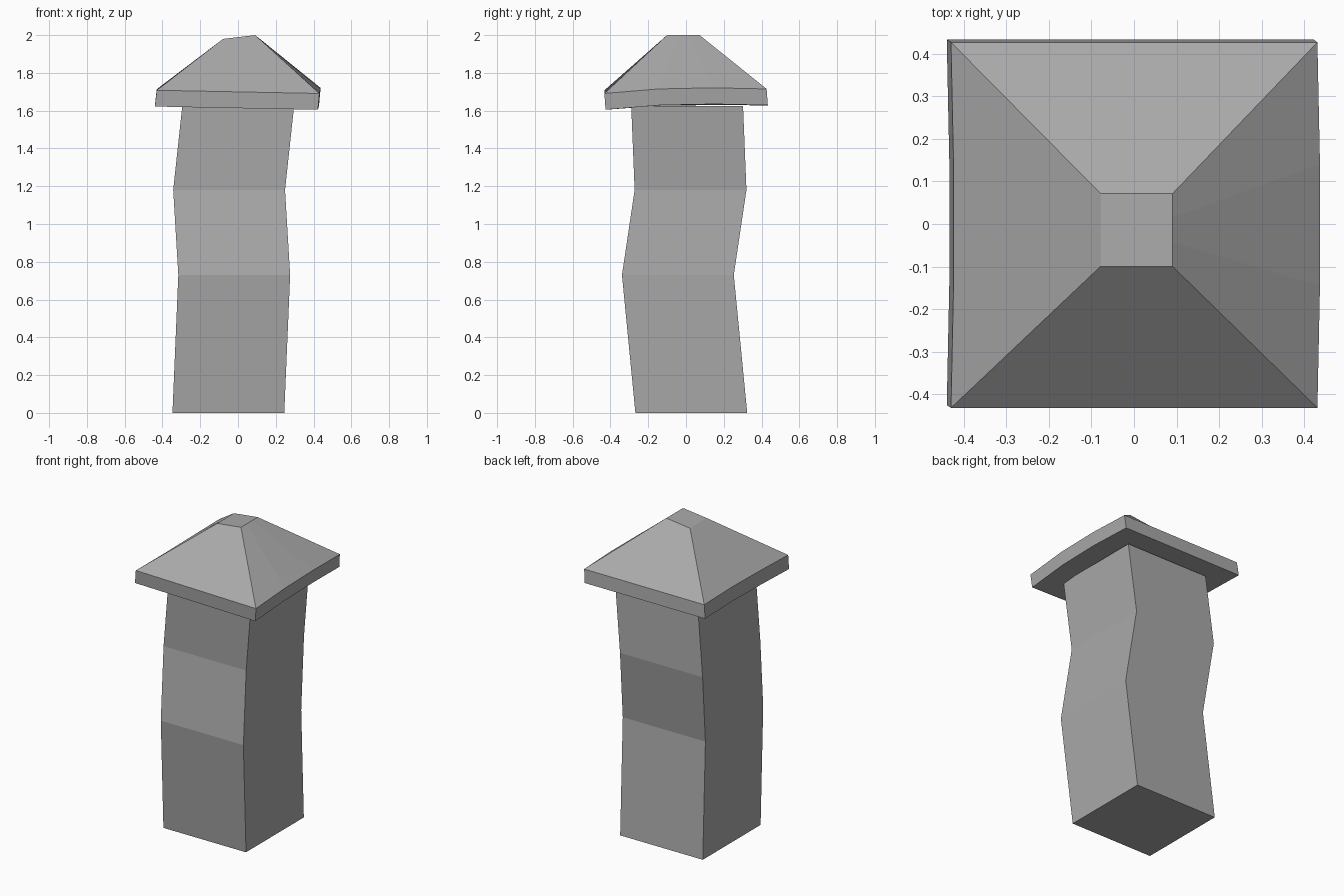
import bpy
import bmesh

cube = bpy.data.objects.get("Cube")
if cube:
    bpy.data.objects.remove(cube, do_unlink=True)

# Single flat stone colour
stone = bpy.data.materials.new("grey_stone")
stone.use_nodes = True
GREY = (0.4, 0.4, 0.4, 1)
stone.diffuse_color = GREY
stone.node_tree.nodes["Principled BSDF"].inputs["Base Color"].default_value = GREY


def ring(x0, x1, y0, y1, right_z, left_z, bow=0.0):
    """Loop of points: right side front to back, then left side back to front."""
    n = len(right_z) - 1
    right, left = [], []
    for i in range(n + 1):
        y = y0 + (y1 - y0) * i / n
        shift = bow if 0 < i < n else 0
        right.append((x1 + shift, y, right_z[i]))
        left.append((x0 + shift, y, left_z[i]))
    return right + left[::-1]


def loft(name, rings):
    """Join the rings with quads and close both ends with strips."""
    bm = bmesh.new()
    loops = [[bm.verts.new(p) for p in r] for r in rings]
    n = len(loops[0])
    for low, high in zip(loops, loops[1:]):
        for i in range(n):
            j = (i + 1) % n
            bm.faces.new((low[i], low[j], high[j], high[i]))
    for end in (loops[0], loops[-1]):
        for i in range(n // 2 - 1):
            bm.faces.new((end[i], end[i + 1], end[n - 2 - i], end[n - 1 - i]))
    bmesh.ops.recalc_face_normals(bm, faces=bm.faces)
    mesh = bpy.data.meshes.new(name)
    bm.to_mesh(mesh)
    bm.free()
    mesh.materials.append(stone)
    obj = bpy.data.objects.new(name, mesh)
    bpy.context.collection.objects.link(obj)
    return obj


# Crooked square shaft: centre x, centre y and height of each level
HALF = 0.296
levels = [(-0.051, 0.028, 0), (-0.02, -0.043, 0.73),
          (-0.047, 0.024, 1.18), (0.001, 0.006, 1.625)]
loft("pillar_shaft", [
    ring(x - HALF, x + HALF, y - HALF, y + HALF, (z, z), (z, z))
    for x, y, z in levels])

# Slightly warped cap: lower rim, upper rim and small flat top
lower_right = (1.605, 1.629, 1.635, 1.629)
lower_left = (1.622, 1.626, 1.63, 1.628)
RIM = 0.086
loft("pillar_cap", [
    ring(-0.44, 0.423, -0.426, 0.433, lower_right, lower_left, 0.006),
    ring(-0.43, 0.431, -0.432, 0.427,
         [z + RIM for z in lower_right], [z + RIM for z in lower_left], 0.006),
    ring(-0.079, 0.091, -0.1, 0.072, (2.0,) * 4, (1.98,) * 4)])
